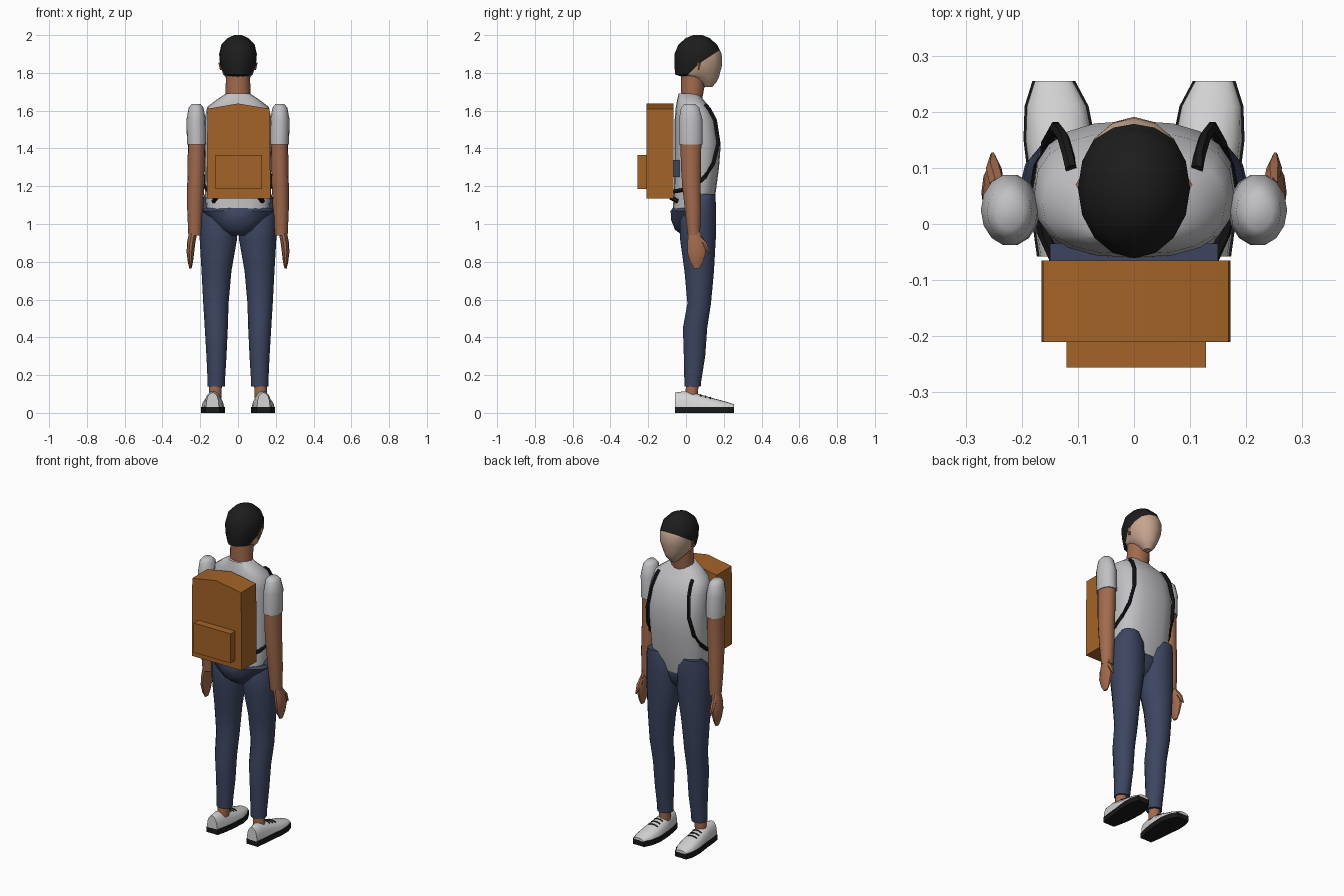
import bpy, bmesh, math
from mathutils import Vector

cube = bpy.data.objects.get("Cube")
if cube:
    bpy.data.objects.remove(cube, do_unlink=True)


def material(name, rgb):
    m = bpy.data.materials.new(name)
    m.use_nodes = True
    col = (*rgb, 1)
    m.diffuse_color = col
    bsdf = next(n for n in m.node_tree.nodes if n.type == 'BSDF_PRINCIPLED')
    bsdf.inputs["Base Color"].default_value = col
    bsdf.inputs["Roughness"].default_value = 0.8
    return m


SHIRT = material("shirt grey", (.53, .53, .55))
SHOE = material("shoe white", (.66, .66, .67))
DENIM = material("denim navy", (.046, .06, .118))
SKIN = material("brown skin", (.36, .145, .075))
FACE = material("light face skin", (.56, .37, .27))
HAIR = material("black hair", (.012, .012, .012))
STRAP = material("strap black", (.01, .01, .011))
PACK = material("pack orange brown", (.37, .125, .02))


def finish(name, bm, *mats, angle=42):
    bmesh.ops.recalc_face_normals(bm, faces=bm.faces)
    me = bpy.data.meshes.new(name)
    bm.to_mesh(me)
    bm.free()
    for m in mats:
        me.materials.append(m)
    me.polygons.foreach_set("use_smooth", [True] * len(me.polygons))
    me.set_sharp_from_angle(angle=math.radians(angle))
    ob = bpy.data.objects.new(name, me)
    bpy.context.scene.collection.objects.link(ob)
    return ob


def skin_rings(rings):
    """Bridge closed loops of points and cap both ends."""
    bm = bmesh.new()
    loops = [[bm.verts.new(p) for p in r] for r in rings]
    n = len(loops[0])
    for a, b in zip(loops, loops[1:]):
        for i in range(n):
            j = (i + 1) % n
            bm.faces.new((a[i], a[j], b[j], b[i]))
    bm.faces.new(loops[0])
    bm.faces.new(loops[-1])
    return bm


def column(rows, side=1, n=14, power=2):
    """Stack of ovals; each row is z, centre x, centre y, half width, half depth."""
    def bend(v):
        return math.copysign(abs(v) ** (2 / power), v)
    rings = []
    for z, cx, cy, rx, ry in rows:
        turns = [math.tau * i / n for i in range(n)]
        rings.append([(side * cx + rx * bend(math.cos(t)), cy + ry * bend(math.sin(t)), z)
                      for t in turns])
    return skin_rings(rings)


def tube(points, radii, n=6):
    pts = [Vector(p) for p in points]
    rings = []
    for i, p in enumerate(pts):
        d = (pts[min(i + 1, len(pts) - 1)] - pts[max(i - 1, 0)]).normalized()
        u = d.cross(Vector((.3, .2, 1)) if abs(d.z) < .8 else Vector((0, 1, 0))).normalized()
        v = d.cross(u)
        rings.append([p + radii[i] * (u * math.cos(math.tau * k / n) + v * math.sin(math.tau * k / n))
                      for k in range(n)])
    return skin_rings(rings)


def slab(outline, y0, y1):
    """Extrude an x-z outline between two depths."""
    return skin_rings([[(x, y, z) for x, z in outline] for y in (y0, y1)])


def rect(x0, x1, z0, z1):
    return [(x0, z0), (x1, z0), (x1, z1), (x0, z1)]


# Torso, pelvis and neck
finish("shirt", column([
    (1.05, 0, .03, .165, .102), (1.15, 0, .045, .174, .11), (1.3, 0, .057, .176, .118),
    (1.42, 0, .062, .18, .122), (1.55, 0, .052, .178, .112), (1.62, 0, .036, .163, .09),
    (1.66, 0, .022, .11, .068), (1.69, 0, .016, .064, .055)], n=20, power=2.5), SHIRT)
finish("pelvis", column([
    (.94, 0, .03, .05, .05), (.97, 0, .025, .1, .085), (1.02, 0, .024, .15, .104),
    (1.07, 0, .024, .19, .107), (1.085, 0, .024, .175, .095)], n=18), DENIM)
finish("neck", column([
    (1.65, 0, .03, .068, .055), (1.73, 0, .036, .065, .064), (1.82, 0, .04, .064, .066)]), SKIN)

# Head with the hair cut along a slanted hairline
bm = column([
    (1.725, 0, .115, .022, .024), (1.75, 0, .11, .045, .05), (1.778, 0, .08, .066, .095),
    (1.792, 0, .06, .078, .118), (1.84, 0, .065, .095, .126), (1.9, 0, .064, .1, .125),
    (1.95, 0, .062, .088, .102), (1.985, 0, .062, .053, .062), (2, 0, .062, .02, .024)], n=16)
lines = [(Vector((0, .07, 1.85)), Vector((0, -.075, .115))),
         (Vector((0, .07, 1.85)), Vector((0, -.065, .065)))]
for co, no in lines:
    bmesh.ops.bisect_plane(bm, geom=bm.verts[:] + bm.edges[:] + bm.faces[:],
                           plane_co=co, plane_no=no)
for f in bm.faces:
    c = f.calc_center_median()
    hair = c.z > 1.778 and any((c - co).dot(no) > 0 for co, no in lines)
    f.material_index = 1 if hair else 0
finish("head", bm, FACE, HAIR)

# Backpack with a peaked lid, front pocket and back pad
finish("backpack", slab([(-.165, 1.135), (.172, 1.135), (.168, 1.61), (0, 1.638), (-.162, 1.61)],
                        -.21, -.065), PACK)
finish("backpack_pocket", slab(rect(-.12, .128, 1.185, 1.365), -.256, -.2), PACK)
finish("backpack_pad", slab(rect(-.15, .15, 1.25, 1.34), -.075, -.035), DENIM)

# Shoe rows: y, centre x, half width, top height
SHOE_ROWS = [(-.058, .135, .034, .108), (0, .132, .045, .115), (.06, .13, .052, .102),
             (.15, .133, .06, .076), (.21, .138, .053, .06), (.255, .143, .034, .046)]
SOLE_TOP = .03


def shoe_arc(row, side, count, lo=0, hi=180, grow=0):
    y, cx, w, top = row
    angles = [math.radians(lo + (hi - lo) * i / (count - 1)) for i in range(count)]
    return [(side * cx + (w + grow) * math.cos(a), y,
             SOLE_TOP + (top - SOLE_TOP + grow) * math.sin(a) ** .8 if 0 < i < count - 1 or lo
             else SOLE_TOP) for i, a in enumerate(angles)]


for side, tag in ((1, "left"), (-1, "right")):
    # Trouser leg and ankle
    finish(tag + "_trouser_leg", column([
        (.14, .115, .035, .046, .044), (.17, .115, .036, .046, .046), (.3, .114, .045, .053, .058),
        (.45, .115, .048, .061, .066), (.58, .117, .07, .067, .064), (.75, .114, .07, .079, .08),
        (.92, .104, .063, .099, .097), (1.04, .104, .064, .1, .097), (1.11, .106, .08, .09, .08),
        (1.16, .12, .11, .055, .045)], side), DENIM)
    finish(tag + "_ankle", column([(.08, .122, .03, .034, .034), (.16, .118, .033, .033, .034)],
                                  side), SKIN)

    # Sleeve, arm, hand and thumb
    finish(tag + "_sleeve", column([
        (1.635, .222, .02, .024, .03), (1.615, .222, .022, .04, .05), (1.55, .222, .025, .051, .064),
        (1.42, .219, .025, .051, .064)], side), SHIRT, angle=60)
    finish(tag + "_arm", column([
        (1.44, .219, .026, .046, .057), (1.3, .221, .026, .046, .054), (1.2, .224, .029, .045, .05),
        (1.08, .227, .036, .042, .044), (.94, .228, .042, .035, .033)], side), SKIN)
    finish(tag + "_hand", column([
        (.96, .236, .042, .022, .032), (.9, .248, .052, .022, .046), (.85, .252, .056, .02, .051),
        (.8, .252, .056, .014, .036), (.765, .252, .058, .006, .016)], side, n=10), SKIN)
    finish(tag + "_thumb", tube([(side * .244, .07, .93), (side * .25, .1, .89),
                                 (side * .252, .124, .845)], [.014, .014, .004]), SKIN)
    finish(tag + "_ear", tube([(side * .092, .07, 1.855), (side * .088, .066, 1.815)],
                              [.012, .007]), SKIN)

    # Shoulder strap running round the ribs to the pack
    path = [(.112, .098, 1.63), (.117, .122, 1.61), (.126, .154, 1.55), (.14, .172, 1.43),
            (.155, .145, 1.32), (.17, .1, 1.25), (.178, .05, 1.205), (.16, -.02, 1.18),
            (.135, -.075, 1.17)]
    finish(tag + "_strap", tube([(side * x, y, z) for x, y, z in path], [.011] * len(path)), STRAP)
    finish(tag + "_strap_end", tube([(side * .13, -.045, 1.12), (side * .115, -.08, 1.14)],
                                    [.012, .012]), STRAP)

    # Shoe, sole and laces
    finish(tag + "_shoe", skin_rings([shoe_arc(r, side, 9) for r in SHOE_ROWS]), SHOE)
    sole = []
    for y, cx, w, top in SHOE_ROWS:
        half = w + .004
        sole.append([(x, y, z) for x, z in rect(side * cx - half, side * cx + half, 0, SOLE_TOP + .002)])
    finish(tag + "_sole", skin_rings(sole), STRAP)
    for k in range(3):
        t = .2 + .28 * k
        row = [a + (b - a) * t for a, b in zip(SHOE_ROWS[2], SHOE_ROWS[3])]
        finish(f"{tag}_lace_{k + 1}", tube(shoe_arc(row, side, 4, 58, 122, .001), [.004] * 4, 4), STRAP)
